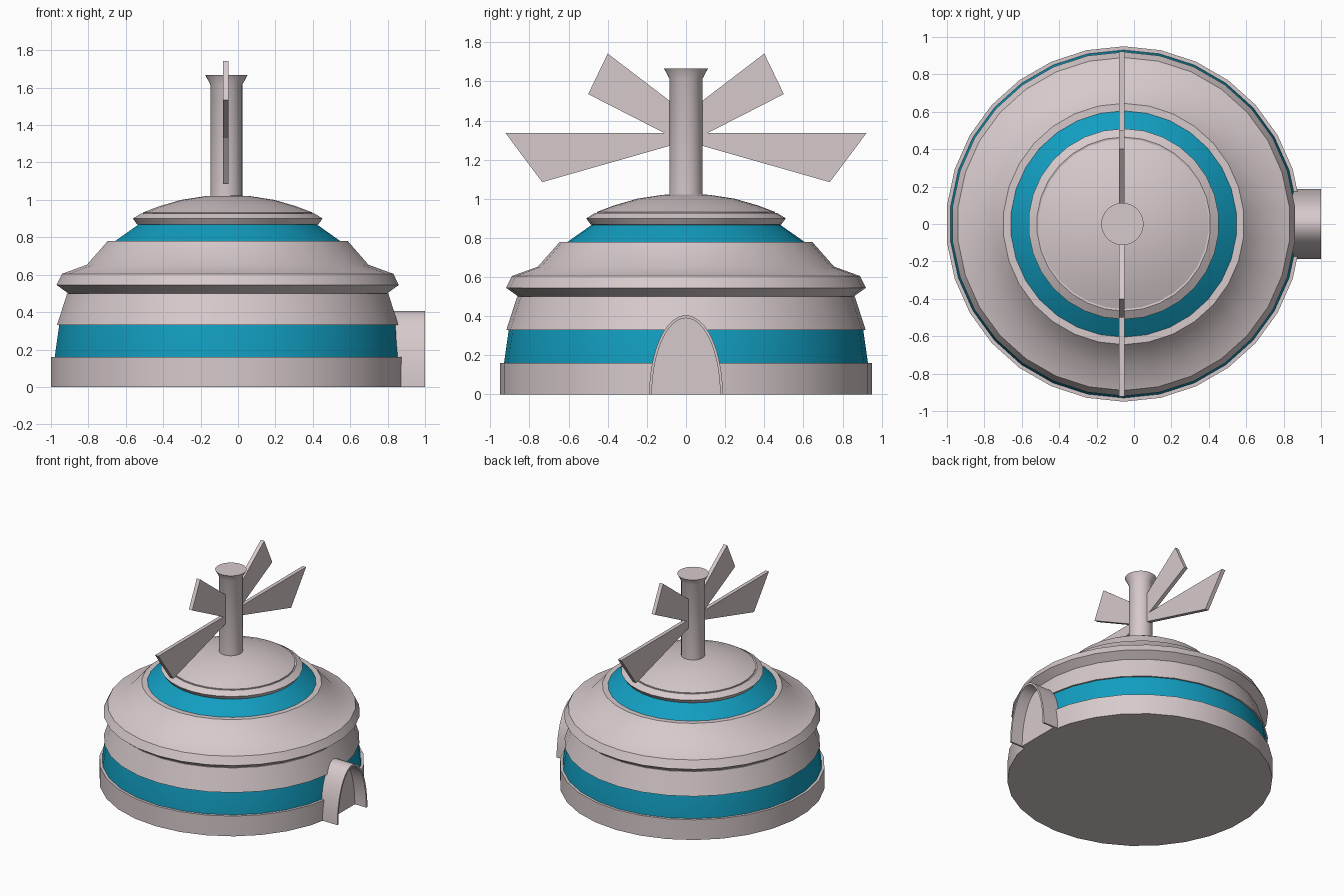
import bpy, bmesh, math

if "Cube" in bpy.data.objects:
    bpy.data.objects.remove(bpy.data.objects["Cube"])

CX = -0.055   # axis of the round building


def material(name, rgb):
    m = bpy.data.materials.new(name)
    m.diffuse_color = (*rgb, 1)
    m.use_nodes = True
    m.node_tree.nodes["Principled BSDF"].inputs["Base Color"].default_value = m.diffuse_color
    return m


STONE = material("pale_stone", (0.68, 0.59, 0.60))
BLUE = material("blue_band", (0.006, 0.34, 0.53))


def finish(name, bm, mat, smooth=True):
    bmesh.ops.recalc_face_normals(bm, faces=bm.faces)
    me = bpy.data.meshes.new(name)
    bm.to_mesh(me)
    bm.free()
    me.materials.append(mat)
    if smooth:
        me.shade_smooth()
        me.set_sharp_from_angle(angle=math.radians(32))
    ob = bpy.data.objects.new(name, me)
    bpy.context.collection.objects.link(ob)
    return ob


def lathe(name, profile, mat, cx=CX, n=30):
    """Turn (radius, z) points about the vertical axis; both ends are capped."""
    bm = bmesh.new()
    rings = []
    for r, z in profile:
        ring = []
        for i in range(n):
            a = math.pi / 2 + 2 * math.pi * i / n
            ring.append(bm.verts.new((cx + r * math.cos(a), r * math.sin(a), z)))
        rings.append(ring)
    for a, b in zip(rings, rings[1:]):
        for i in range(n):
            j = (i + 1) % n
            bm.faces.new((a[i], a[j], b[j], b[i]))
    bm.faces.new(rings[0][::-1])
    bm.faces.new(rings[-1])
    return finish(name, bm, mat)


def prism(name, pts, x0, x1, mat, smooth=False):
    """Extrude a (y, z) outline along x."""
    bm = bmesh.new()
    f = bm.faces.new([bm.verts.new((x0, y, z)) for y, z in pts])
    g = bmesh.ops.extrude_face_region(bm, geom=[f])["geom"]
    bmesh.ops.translate(bm, vec=(x1 - x0, 0, 0),
                        verts=[v for v in g if isinstance(v, bmesh.types.BMVert)])
    return finish(name, bm, mat, smooth)


# Round body, from the ground up
lathe("base_ring", [(0.95, 0), (0.95, 0.16), (0.92, 0.16)], STONE)
lathe("lower_blue_wall", [(0.93, 0.13), (0.93, 0.16), (0.905, 0.335)], BLUE)
lathe("middle_wall", [(0.89, 0.33), (0.918, 0.33), (0.863, 0.50)], STONE)
lathe("flared_roof", [(0.85, 0.495), (0.92, 0.545), (0.89, 0.605),
                      (0.757, 0.653), (0.645, 0.78), (0.62, 0.78)], STONE)
lathe("upper_blue_wall", [(0.64, 0.75), (0.605, 0.78), (0.47, 0.875)], BLUE)
lathe("crown_ring", [(0.47, 0.865), (0.487, 0.868), (0.51, 0.90), (0.465, 0.928),
                     (0.455, 0.925)], STONE)
lathe("dome_cap", [(0.455, 0.92), (0.455, 0.933), (0.37, 0.965), (0.25, 1.0),
                   (0.12, 1.02), (0.03, 1.025)], STONE)

# Chimney with a flared top
lathe("chimney", [(0.085, 1.0), (0.085, 1.615), (0.113, 1.667)], STONE, cx=-0.062, n=32)

# Sails, mirrored left and right
BLADES = {
    "upper_sail": [(0.05, 1.475), (0.40, 1.742), (0.50, 1.535), (0.05, 1.305)],
    "lower_sail": [(0.05, 1.335), (0.922, 1.335), (0.735, 1.085), (0.05, 1.28)],
}
for name, pts in BLADES.items():
    for side, s in (("right", 1), ("left", -1)):
        prism(f"{name}_{side}", [(s * y, z) for y, z in pts], -0.08, -0.05, STONE)


# Door arch: thin elliptical hood, with a plain door set inside it
def arch(a, h, n=24):
    return [(a * math.cos(math.pi * i / n), h * math.sin(math.pi * i / n))
            for i in range(n + 1)]


outer, inner = arch(0.188, 0.405), arch(0.174, 0.39)
prism("door_arch", outer + inner[::-1], 0.78, 1.0, STONE, True)
prism("door", inner, 0.78, 0.90, STONE)
